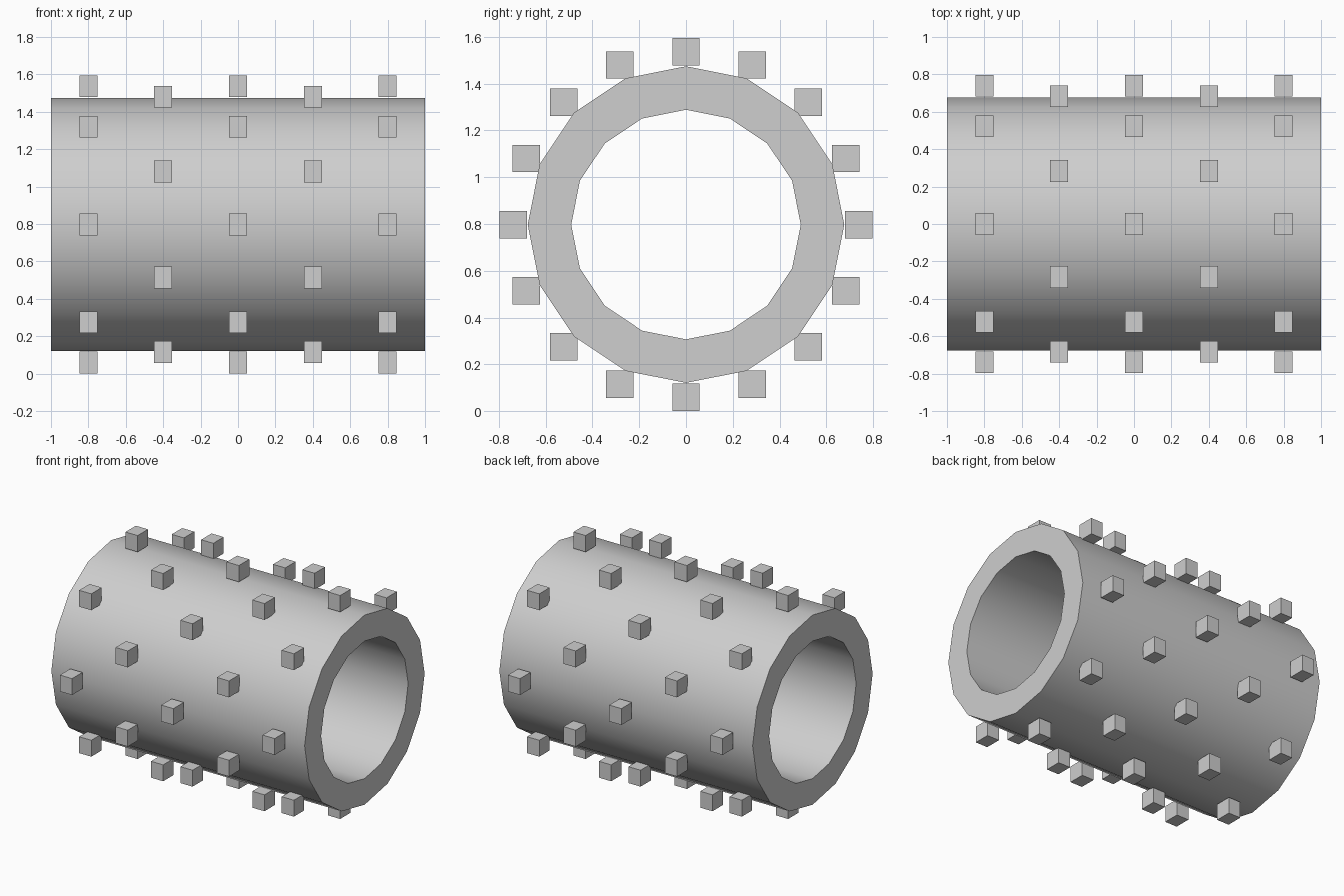
import bpy, bmesh, math

if "Cube" in bpy.data.objects:
    bpy.data.objects.remove(bpy.data.objects["Cube"])

SIDES = 16
OUTER, INNER, HALF = 0.677, 0.491, 1.0
STUD_RADIUS = 0.739                # axis to stud centre
STUD_SIZE = (0.096, 0.117, 0.117)
AXIS_Z = 0.7975

grey = bpy.data.materials.new("light grey")
grey.diffuse_color = (0.62, 0.62, 0.62, 1)
grey.use_nodes = True
grey.node_tree.nodes["Principled BSDF"].inputs["Base Color"].default_value = grey.diffuse_color


def add_object(name, bm):
    mesh = bpy.data.meshes.new(name)
    bm.to_mesh(mesh)
    bm.free()
    mesh.materials.append(grey)
    obj = bpy.data.objects.new(name, mesh)
    obj.location.z = AXIS_Z
    bpy.context.collection.objects.link(obj)
    return obj


# Hollow drum: rectangular wall section swept round the x axis
bm = bmesh.new()
section = [(-HALF, OUTER), (HALF, OUTER), (HALF, INNER), (-HALF, INNER)]
rings = []
for i in range(SIDES):
    a = math.tau * i / SIDES
    rings.append([bm.verts.new((x, r * math.cos(a), r * math.sin(a)))
                  for x, r in section])
for i in range(SIDES):
    p, q = rings[i], rings[(i + 1) % SIDES]
    for j in range(4):
        k = (j + 1) % 4
        bm.faces.new((p[j], p[k], q[k], q[j]))
bmesh.ops.recalc_face_normals(bm, faces=bm.faces)
drum = add_object("drum", bm)
bpy.context.view_layer.objects.active = drum
drum.select_set(True)
bpy.ops.object.shade_smooth_by_angle(angle=math.radians(30))

# Studs: upright blocks in staggered rings of eight
bm = bmesh.new()
for column, x in enumerate((-0.8, -0.4, 0.0, 0.4, 0.8)):
    for i in range(8):
        a = math.tau * (i + 0.5 * (column % 2)) / 8
        block = bmesh.ops.create_cube(bm, size=1)["verts"]
        bmesh.ops.scale(bm, vec=STUD_SIZE, verts=block)
        bmesh.ops.translate(bm, verts=block, vec=(
            x, STUD_RADIUS * math.cos(a), STUD_RADIUS * math.sin(a)))
add_object("studs", bm)
